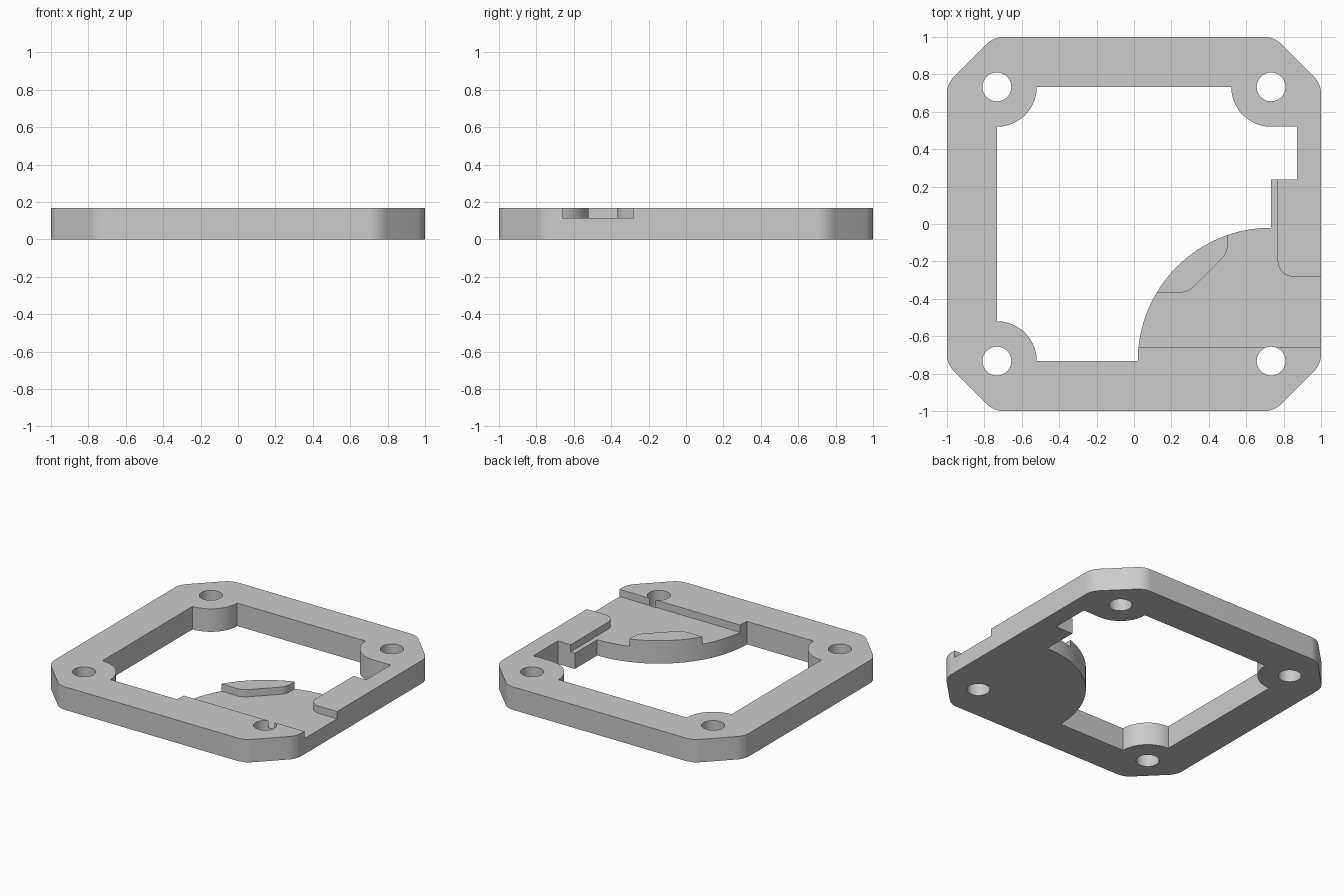
import bpy, bmesh, math
from mathutils import Vector

if "Cube" in bpy.data.objects:
    bpy.data.objects.remove(bpy.data.objects["Cube"])

HEIGHT = 0.168      # frame thickness
FLOOR = 0.115       # pocket floor level
HOLE = 0.733        # bolt hole offset from the centre


def arc(cx, cy, r, a0, a1, n=24):
    """Points along an arc, angles in degrees."""
    angles = [math.radians(a0 + (a1 - a0) * i / n) for i in range(n + 1)]
    return [(cx + r * math.cos(a), cy + r * math.sin(a)) for a in angles]


def rounded(points, n=10):
    """Closed outline from (x, y, radius) corners, filleted where radius > 0."""
    out = []
    for i, (x, y, r) in enumerate(points):
        p = Vector((x, y))
        if r == 0:
            out.append((x, y))
            continue
        a = (Vector(points[i - 1][:2]) - p).normalized()
        b = (Vector(points[(i + 1) % len(points)][:2]) - p).normalized()
        half = a.angle(b) / 2
        centre = p + (a + b).normalized() * r / math.sin(half)
        start = p + a * r / math.tan(half) - centre
        end = p + b * r / math.tan(half) - centre
        sweep = math.atan2(start.x * end.y - start.y * end.x, start.dot(end))
        a0 = math.degrees(math.atan2(start.y, start.x))
        out += arc(centre.x, centre.y, r, a0, a0 + math.degrees(sweep), n)
    return out


def prism(name, outline, z0, z1):
    bm = bmesh.new()
    face = bm.faces.new([bm.verts.new((x, y, z0)) for x, y in outline])
    new = bmesh.ops.extrude_face_region(bm, geom=[face])["geom"]
    for v in new:
        if isinstance(v, bmesh.types.BMVert):
            v.co.z = z1
    bmesh.ops.recalc_face_normals(bm, faces=bm.faces[:])
    mesh = bpy.data.meshes.new(name)
    bm.to_mesh(mesh)
    bm.free()
    obj = bpy.data.objects.new(name, mesh)
    bpy.context.collection.objects.link(obj)
    return obj


def cut(target, cutter):
    mod = target.modifiers.new("cut", 'BOOLEAN')
    mod.operation = 'DIFFERENCE'
    mod.solver = 'EXACT'
    mod.object = cutter
    bpy.context.view_layer.objects.active = target
    bpy.ops.object.modifier_apply(modifier=mod.name)
    bpy.data.objects.remove(cutter)


# Outer plate: square with clipped, softened corners
c, r = 0.75, 0.13
plate_outline = [(1, -c, r), (1, c, r), (c, 1, r), (-c, 1, r),
                 (-1, c, r), (-1, -c, r), (-c, -1, r), (c, -1, r)]
frame = prism("mounting_frame", rounded(plate_outline), 0, HEIGHT)

# Central opening with round bolt ears, a quarter-disc web and a side notch
opening = (arc(-HOLE, -HOLE, 0.213, 90, 0)
           + arc(HOLE, -HOLE, 0.713, 180, 90, 48)
           + [(HOLE, 0.238), (0.872, 0.238), (0.872, 0.522)]
           + arc(HOLE, HOLE, 0.213, 270, 180)
           + arc(-HOLE, HOLE, 0.213, 0, -90))
cut(frame, prism("opening_cutter", opening, -0.1, 0.3))

# Shallow pocket in the web, leaving the raised island and side block
pocket = [(1.1, -0.66, 0), (1.1, -0.282, 0), (0.768, -0.282, 0.085),
          (0.768, 0.3, 0), (0.6, 0.3, 0), (0.5, 0.1, 0),
          (0.5, -0.155, 0.1), (0.289, -0.366, 0.1),
          (-0.05, -0.366, 0), (-0.05, -0.66, 0)]
cut(frame, prism("pocket_cutter", rounded(pocket), FLOOR, 0.3))

# Four bolt holes
for sx in (-1, 1):
    for sy in (-1, 1):
        circle = arc(sx * HOLE, sy * HOLE, 0.077, 0, 360, 48)[:-1]
        cut(frame, prism("hole_cutter", circle, -0.1, 0.3))

# Plain grey finish
grey = bpy.data.materials.new("light grey")
grey.diffuse_color = (0.6, 0.6, 0.6, 1)
grey.use_nodes = True
grey.node_tree.nodes["Principled BSDF"].inputs["Base Color"].default_value = grey.diffuse_color
frame.data.materials.clear()
frame.data.materials.append(grey)
for poly in frame.data.polygons:
    poly.material_index = 0

bpy.ops.object.select_all(action='DESELECT')
frame.select_set(True)
bpy.context.view_layer.objects.active = frame
bpy.ops.object.shade_smooth_by_angle(angle=math.radians(30))
